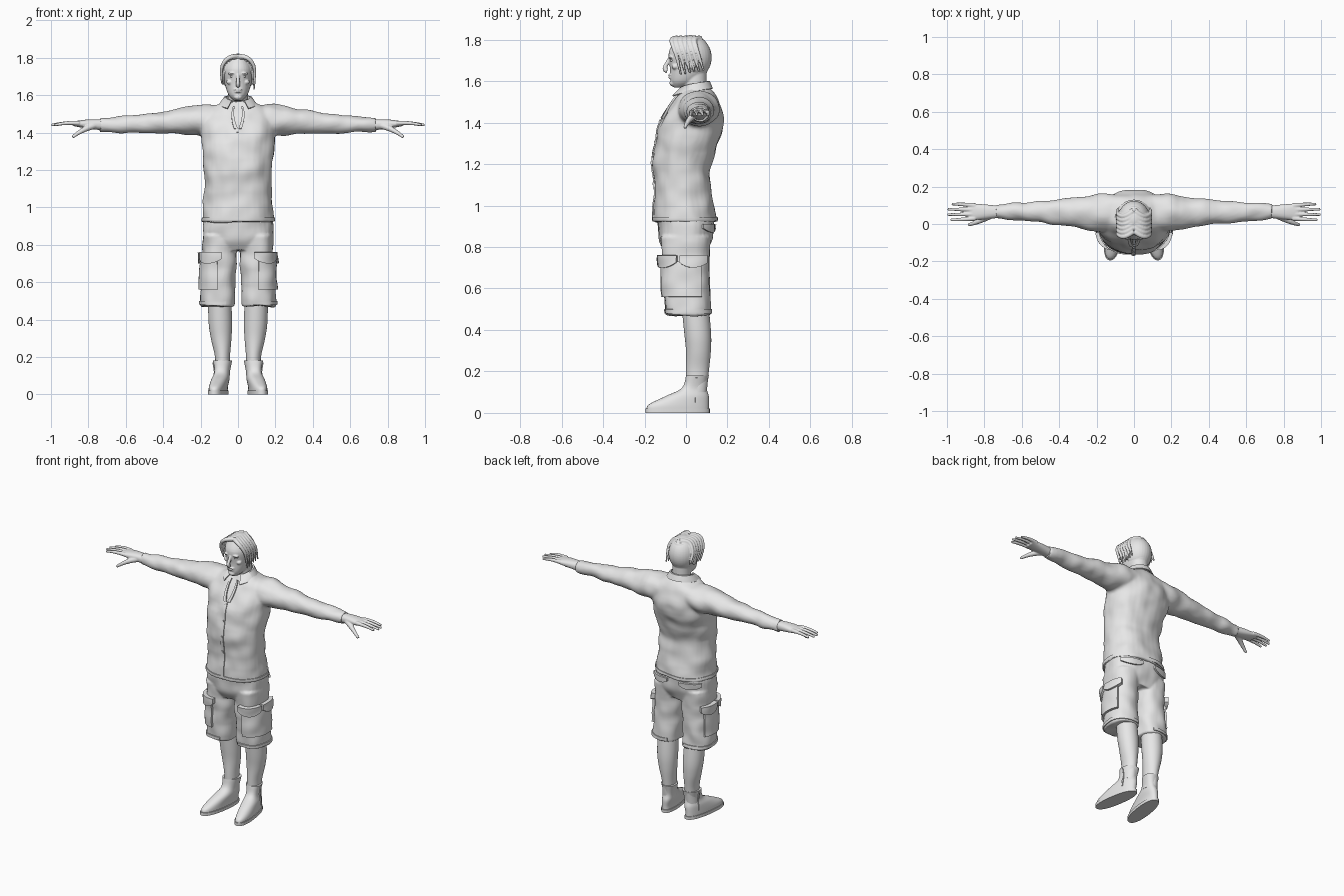
import bpy, bmesh, math
from mathutils import Vector, Matrix, noise
from mathutils.bvhtree import BVHTree

if "Cube" in bpy.data.objects:
    bpy.data.objects.remove(bpy.data.objects["Cube"])

shade = (.8, .8, .8, 1)
grey = bpy.data.materials.new("plain_grey")
grey.use_nodes = True
grey.diffuse_color = shade
grey.node_tree.nodes["Principled BSDF"].inputs["Base Color"].default_value = shade


def make(name, bm):
    bmesh.ops.recalc_face_normals(bm, faces=bm.faces)
    mesh = bpy.data.meshes.new(name)
    bm.to_mesh(mesh)
    bm.free()
    part = bpy.data.objects.new(name, mesh)
    bpy.context.collection.objects.link(part)
    return part


def bake(part):
    # apply modifiers, then colour and smooth the result
    graph = bpy.context.evaluated_depsgraph_get()
    mesh = bpy.data.meshes.new_from_object(part.evaluated_get(graph))
    part.modifiers.clear()
    part.data = mesh
    mesh.materials.clear()
    mesh.materials.append(grey)
    mesh.polygons.foreach_set("use_smooth", [True] * len(mesh.polygons))
    mesh.set_sharp_from_angle(angle=math.radians(50))
    return part


def blend_rings(rings, steps=5):
    # smooth curve through a few cross-sections
    keys = [Vector(ring) for ring in rings]
    keys = [keys[0], *keys, keys[-1]]
    for a, b, c, d in zip(keys, keys[1:], keys[2:], keys[3:]):
        for step in range(steps):
            t = step / steps
            yield b + (c - a) * t / 2 + (2 * a - 5 * b + 4 * c - d) * t**2 / 2 + (3 * b - a - 3 * c + d) * t**3 / 2
    yield keys[-1]


def loft(name, rings, along_x=False, side=1, power=2.3, turn_out=0, count=32):
    # each ring: position on the axis, centre, half width, low edge, high edge
    bm = bmesh.new()
    loops = []
    for place, centre, half, low, high in blend_rings(rings):
        loop = []
        for i in range(count):
            angle = math.tau * i / count
            c, s = [math.copysign(abs(f(angle)) ** (2 / power), f(angle)) for f in (math.cos, math.sin)]
            across = centre + half * c
            depth = (low + high) / 2 + (high - low) / 2 * s
            x, y, z = (place, across, depth) if along_x else (across, depth, place)
            loop.append(bm.verts.new((side * (x - turn_out * y), y, z)))
        loops.append(loop)
    for lower, upper in zip(loops, loops[1:]):
        for i in range(count):
            bm.faces.new((lower[i - 1], lower[i], upper[i], upper[i - 1]))
    bm.faces.new(loops[0])
    bm.faces.new(loops[-1])
    return bake(make(name, bm))


def ball_mesh(centre, radii, tilt=0):
    bm = bmesh.new()
    bmesh.ops.create_uvsphere(bm, u_segments=32, v_segments=24, radius=1)
    bm.transform(Matrix.Translation(centre) @ Matrix.Rotation(tilt, 4, "Y") @ Matrix.Diagonal((*radii, 1)))
    return bm


def ball(name, centre, radii, tilt=0):
    return bake(make(name, ball_mesh(centre, radii, tilt)))


def tube(name, points, thick, thin):
    # round strand tapering evenly along its points
    curve = bpy.data.curves.new(name, "CURVE")
    curve.dimensions = "3D"
    curve.bevel_depth, curve.bevel_resolution, curve.use_fill_caps = 1, 3, True
    spline = curve.splines.new("NURBS")
    spline.points.add(len(points) - 1)
    for i, (point, co) in enumerate(zip(spline.points, points)):
        point.co = (*co, 1)
        point.radius = thick + (thin - thick) * i / (len(points) - 1)
    spline.use_endpoint_u, spline.order_u, spline.resolution_u = True, 3, 6
    strand = bpy.data.objects.new(name, curve)
    bpy.context.collection.objects.link(strand)
    graph = bpy.context.evaluated_depsgraph_get()
    mesh = bpy.data.meshes.new_from_object(strand.evaluated_get(graph))
    bpy.data.objects.remove(strand)
    bm = bmesh.new()
    bm.from_mesh(mesh)
    bmesh.ops.remove_doubles(bm, verts=bm.verts, dist=.0001)
    return make(name, bm)


def fuse(name, parts, voxel, folds=0):
    # blend overlapping parts into one skin, with optional cloth folds
    bm = bmesh.new()
    for part in parts:
        bm.from_mesh(part.data)
        bpy.data.objects.remove(part)
    skin = make(name, bm)
    remesh = skin.modifiers.new("blend", "REMESH")
    remesh.mode, remesh.voxel_size = "VOXEL", voxel
    skin.modifiers.new("relax", "SMOOTH").iterations = 3
    bake(skin)
    if folds:
        shifts = [v.normal * folds * noise.noise(v.co * 12) for v in skin.data.vertices]
        for v, shift in zip(skin.data.vertices, shifts):
            v.co += shift
    return skin


def patch(name, target, centre, angles, heights, proud=.006, sag=0, lean=0, across=12, up=12):
    # plate wrapped on a surface between two angles about a centre and two heights
    tree = BVHTree.FromPolygons([v.co for v in target.data.vertices],
                                [p.vertices[:] for p in target.data.polygons])
    bm = bmesh.new()
    grid = {}
    for i in range(across + 1):
        for j in range(up + 1):
            u, v = i / across, j / up
            angle = math.radians(angles[0] + (angles[1] - angles[0]) * u + lean * v)
            z = heights[0] + (heights[1] - heights[0]) * v + sag * (1 - v) * (2 * u - 1) ** 2
            out = Vector((math.cos(angle), math.sin(angle), 0))
            hit = tree.ray_cast(Vector((*centre, z)) + out / 2, -out)[0]
            if hit:
                grid[i, j] = bm.verts.new(hit + out * proud / 2)
    for i, j in grid:
        corners = [grid.get(key) for key in ((i, j), (i + 1, j), (i + 1, j + 1), (i, j + 1))]
        if all(corners):
            bm.faces.new(corners)
    plate = make(name, bm)
    solid = plate.modifiers.new("thickness", "SOLIDIFY")
    solid.thickness, solid.offset = proud, 0
    return bake(plate)


SIDES = {"left": 1, "right": -1}

# shirt
parts = [loft("torso", [(.92, 0, .19, -.16, .15), (1.1, 0, .18, -.15, .12), (1.2, 0, .18, -.16, .12),
                        (1.38, 0, .2, -.13, .18), (1.5, 0, .2, -.06, .16), (1.57, 0, .07, -.02, .1)])]
for side in SIDES.values():
    parts.append(loft("sleeve", [(.1, .06, .1, 1.38, 1.55), (.2, .06, .1, 1.38, 1.55), (.3, .06, .08, 1.39, 1.53),
                                 (.5, .065, .06, 1.4, 1.5), (.74, .065, .04, 1.4, 1.48)], True, side, power=2))
shirt = fuse("shirt", parts, .009, folds=.01)
patch("button_placket", shirt, (0, 0), (-95, -87), (.93, 1.42), up=30)
patch("hem_band", shirt, (0, 0), (-180, 180), (.925, .945), across=72)
for k in range(4):
    z = 1.1 + k / 10
    patch("shirt_button", shirt, (0, 0), (-93, -89), (z, z + .012), proud=.01, across=3, up=3)
for side in SIDES.values():
    patch("neck_opening_edge", shirt, (0, 0), (-90 + side, -90 + side * 10), (1.42, 1.54), proud=.01, lean=side * 26)

# collar, open at the front and pointed at both tips
bm = bmesh.new()
rows = []
count = 32
for i in range(count + 1):
    t = i / count
    angle = math.radians(304 * t - 62)
    front = abs(2 * t - 1) ** 2
    outline = ((.06, 1.55), (.065, 1.6 - .03 * front), (.075, 1.6 - .03 * front), (.09 + .03 * front, 1.565 - .035 * front))
    rows.append([bm.verts.new((r * math.cos(angle), .04 + r * math.sin(angle), z)) for r, z in outline])
for row, after in zip(rows, rows[1:]):
    for k in range(len(row) - 1):
        bm.faces.new((row[k], after[k], after[k + 1], row[k + 1]))
collar = make("collar", bm)
collar.modifiers.new("thickness", "SOLIDIFY").thickness = .006
bake(collar)

# shorts
parts = [loft("hips", [(.77, 0, .18, -.1, .1), (.85, 0, .19, -.13, .13), (.96, 0, .18, -.14, .14)], power=2.5)]
for side in SIDES.values():
    parts.append(loft("short_leg", [(.85, .1, .09, -.12, .12), (.7, .1, .09, -.11, .11), (.47, .11, .09, -.1, .12)],
                      side=side, power=2.5))
shorts = fuse("shorts", parts, .007, folds=.01)
for tag, side in SIDES.items():
    def turned(start, end):
        return (start, end) if side > 0 else (180 - start, 180 - end)

    middle = (side * .1, 0)
    bag, flap = (.56, .73), (.7, .76)
    patch(tag + "_cargo_pocket", shorts, middle, turned(-85, 40), bag, proud=.014)
    patch(tag + "_front_pocket_flap", shorts, middle, turned(-95, -25), flap, proud=.026, sag=.025)
    patch(tag + "_side_pocket_flap", shorts, middle, turned(-18, 52), flap, proud=.026, sag=.025)
    patch(tag + "_back_pocket_flap", shorts, (0, 0), turned(25, 72), (.87, .91), proud=.012, sag=.02)
    patch(tag + "_short_hem", shorts, middle, turned(-110, 110), (.48, .5), across=24)

    # leg and boot
    loft(tag + "_leg", [(.6, .1, .06, -.03, .1), (.4, .095, .063, -.01, .12), (.3, .09, .055, 0, .12),
                        (.2, .083, .04, 0, .11), (.1, .083, .04, 0, .1)], side=side, power=2)
    boot = loft(tag + "_boot", [(.01, .1, .045, -.19, .11), (.04, .1, .045, -.18, .11), (.08, .095, .045, -.1, .11),
                                (.12, .09, .04, -.02, .1), (.18, .09, .05, 0, .11)], side=side, turn_out=.14)
    loft(tag + "_sole", [(z, .1, .05, -.195, .115) for z in (0, .02)], side=side, turn_out=.14)
    patch(tag + "_boot_zip", boot, (side * .09, .05), turned(-6, 6), (.05, .17))

    # hand, with fingers spread by rule
    parts = [loft("palm", [(.7, .065, .03, 1.41, 1.47), (.8, .065, .04, 1.42, 1.47), (.88, .065, .045, 1.435, 1.46)],
                  True, side)]
    for k in range(4):
        y, fan, tip = .03 + .023 * k, .005 * (k - 1.5), 1 - .01 * (k - 1.4) ** 2
        parts.append(tube("finger", [(side * .85, y, 1.45), (side * .92, y + fan, 1.455), (side * tip, y + fan, 1.44)],
                          .013, .007))
    parts.append(tube("thumb", [(side * .76, .05, 1.44), (side * .83, .01, 1.42), (side * .885, -.005, 1.375)], .02, .008))
    fuse(tag + "_hand", parts, .0035)

# head and neck
parts = [loft("skull", [(1.57, 0, .02, -.06, 0), (1.6, 0, .05, -.075, .06), (1.66, 0, .07, -.077, .11),
                        (1.74, 0, .078, -.083, .116), (1.8, 0, .05, -.05, .09)], power=2.1),
         loft("neck", [(z, 0, .055, -.015, .1) for z in (1.5, 1.65)], power=2),
         tube("nose", [(0, -.076, 1.715), (0, -.09, 1.69), (0, -.108, 1.655), (0, -.09, 1.65)], .008, .013),
         ball("chin", (0, -.065, 1.59), (.022, .015, .015))]
for name, z, width in (("upper_lip", 1.63, .023), ("lower_lip", 1.618, .019)):
    parts.append(ball(name, (0, -.076, z), (width, .01, .005)))
for tag, side in SIDES.items():
    parts += [ball("brow", (side * .032, -.074, 1.716), (.023, .011, .007), side * .1),
              ball("cheekbone", (side * .044, -.052, 1.67), (.018, .017, .014)),
              ball("ear", (side * .08, .03, 1.685), (.012, .02, .03))]
    ball(tag + "_eye", (side * .031, -.065, 1.7), (.013, .011, .007))
fuse("head", parts, .004)

# hair: cap trimmed at the hairline, with swept locks from a centre parting
bm = ball_mesh((0, .022, 1.714), (.087, .102, .108))
bmesh.ops.bisect_plane(bm, geom=bm.verts[:] + bm.edges[:] + bm.faces[:], plane_co=(0, -.075, 1.775),
                       plane_no=(0, -1.3, -1), clear_outer=True)
bmesh.ops.holes_fill(bm, edges=[edge for edge in bm.edges if edge.is_boundary])
parts = [make("hair_cap", bm)]
for side in SIDES.values():
    for k in range(6):
        y, end = .022 * k - .05, 1.645 - side * .015 + .004 * k
        parts.append(tube("lock", [(side * .004, y + .01, 1.805), (side * .045, y - .025, 1.81),
                                   (side * .088, y - .01, 1.76), (side * .09, y + .01, 1.7), (side * .085, y + .025, end)],
                          .015, .005))
fuse("hair", parts, .004)
